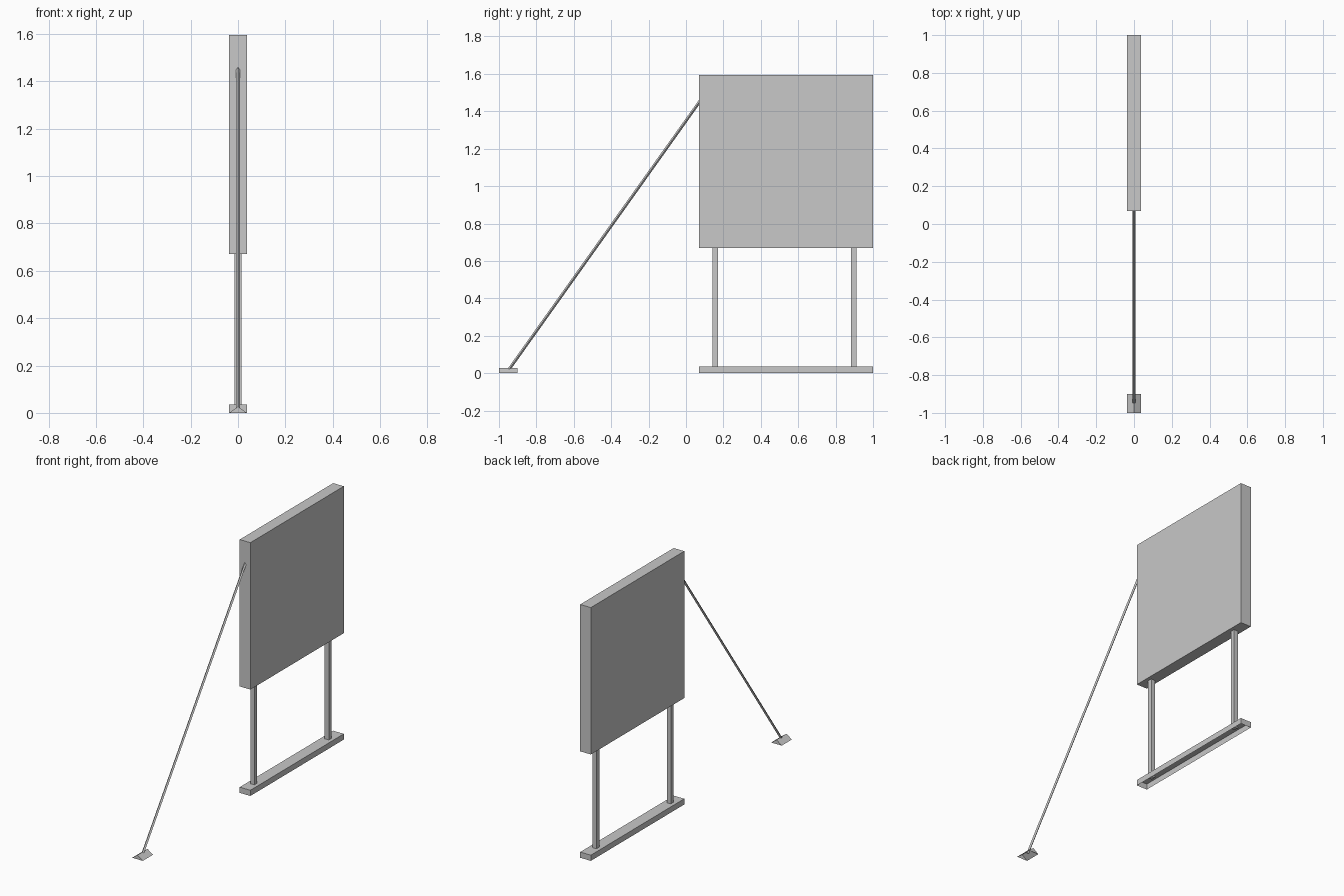
import bpy
import bmesh
import math
from mathutils import Vector

cube = bpy.data.objects.get("Cube")
if cube:
    bpy.data.objects.remove(cube, do_unlink=True)

# Single flat grey
grey = bpy.data.materials.new("plain grey")
grey.use_nodes = True
colour = (0.58, 0.58, 0.58, 1)
grey.diffuse_color = colour
grey.node_tree.nodes["Principled BSDF"].inputs["Base Color"].default_value = colour

HALF = 0.037          # half thickness of board, base and anchor
NEAR, FAR = 0.07, 1.0  # extent of board and base along y


def finish(name, bm):
    bmesh.ops.recalc_face_normals(bm, faces=bm.faces)
    mesh = bpy.data.meshes.new(name)
    bm.to_mesh(mesh)
    bm.free()
    mesh.materials.append(grey)
    obj = bpy.data.objects.new(name, mesh)
    bpy.context.collection.objects.link(obj)
    return obj


def drop_bottom(bm):
    bm.normal_update()
    faces = [f for f in bm.faces if f.normal.z < -0.9]
    bmesh.ops.delete(bm, geom=faces, context='FACES_ONLY')


def box(name, half_x, y0, y1, z0, z1, open_below=False):
    bm = bmesh.new()
    bmesh.ops.create_cube(bm, size=1)
    for v in bm.verts:
        v.co = Vector((v.co.x * 2 * half_x,
                       y0 if v.co.y < 0 else y1,
                       z0 if v.co.z < 0 else z1))
    if open_below:
        drop_bottom(bm)
    return finish(name, bm)


# Board and hollow base rail
box("board", HALF, NEAR, FAR, 0.67, 1.595)
box("base_rail", HALF, NEAR, FAR, 0, 0.036, open_below=True)

# Two square legs
for name, y in (("front_leg", 0.157), ("back_leg", 0.897)):
    box(name, 0.014, y - 0.014, y + 0.014, 0.026, 0.68)

# Ridged ground anchor, hollow below
bm = bmesh.new()
profile = [bm.verts.new((x, -1, z)) for x, z in ((-HALF, 0), (HALF, 0), (0, 0.027))]
face = bm.faces.new(profile)
extruded = bmesh.ops.extrude_face_region(bm, geom=[face], use_keep_orig=True)
bmesh.ops.translate(bm, vec=(0, 0.1, 0),
                    verts=[v for v in extruded["geom"] if isinstance(v, bmesh.types.BMVert)])
bmesh.ops.recalc_face_normals(bm, faces=bm.faces)
drop_bottom(bm)
finish("ground_anchor", bm)

# Thin four-sided brace from anchor to board
start, end = Vector((0, -0.95, 0.015)), Vector((0, 0.075, 1.455))
span = end - start
bm = bmesh.new()
bmesh.ops.create_cone(bm, cap_ends=True, segments=4, radius1=0.008,
                      radius2=0.008, depth=span.length)
brace = finish("brace", bm)
brace.location = (start + end) / 2
brace.rotation_euler.x = -math.atan2(span.y, span.z)
